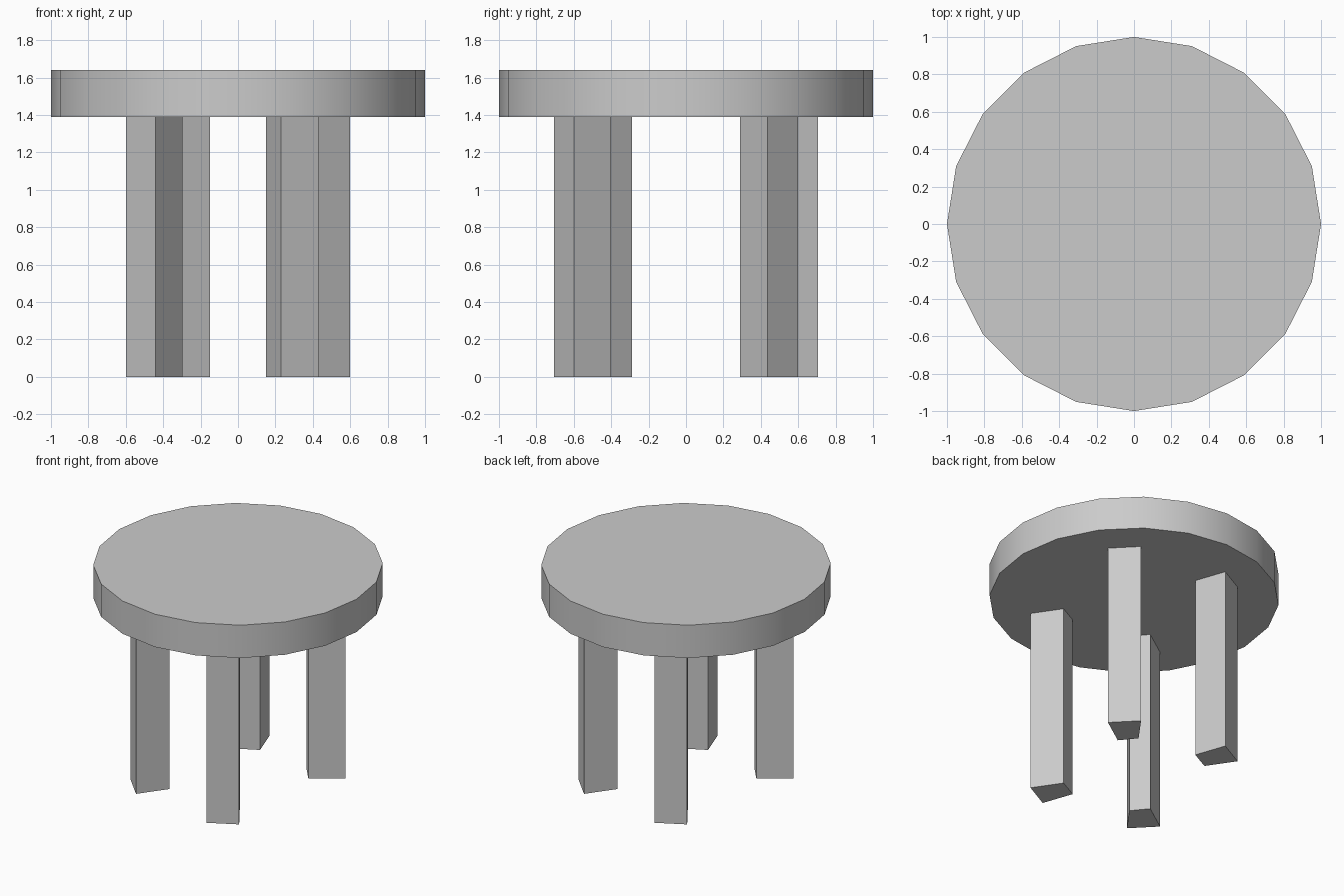
import bpy
import bmesh

if "Cube" in bpy.data.objects:
    bpy.data.objects.remove(bpy.data.objects["Cube"])

LEG_TOP, TOP = 1.39, 1.64


def make_leg(name, outline, sign):
    """Extrude a four-sided footprint up to the seat; sign -1 turns it 180 degrees."""
    bm = bmesh.new()
    base = bm.faces.new([bm.verts.new((sign * x, sign * y, 0)) for x, y in outline])
    up = bmesh.ops.extrude_face_region(bm, geom=[base], use_keep_orig=True)["geom"]
    for v in up:
        if isinstance(v, bmesh.types.BMVert):
            v.co.z = LEG_TOP
    bmesh.ops.recalc_face_normals(bm, faces=bm.faces)
    mesh = bpy.data.meshes.new(name)
    bm.to_mesh(mesh)
    bm.free()
    bpy.context.collection.objects.link(bpy.data.objects.new(name, mesh))


# Round seat with 20 sides
bpy.ops.mesh.primitive_cylinder_add(vertices=20, radius=1, depth=TOP - LEG_TOP,
                                    location=(0, 0, (TOP + LEG_TOP) / 2))
seat = bpy.context.object
seat.name = "seat"
bpy.ops.object.shade_smooth_by_angle()

# Two slightly irregular leg footprints, each repeated on the opposite corner
front_left = [(-0.60, -0.435), (-0.44, -0.60), (-0.297, -0.403), (-0.39, -0.29)]
front_right = [(0.23, -0.707), (0.43, -0.60), (0.297, -0.403), (0.15, -0.48)]
make_leg("front_left_leg", front_left, 1)
make_leg("back_right_leg", front_left, -1)
make_leg("front_right_leg", front_right, 1)
make_leg("back_left_leg", front_right, -1)
